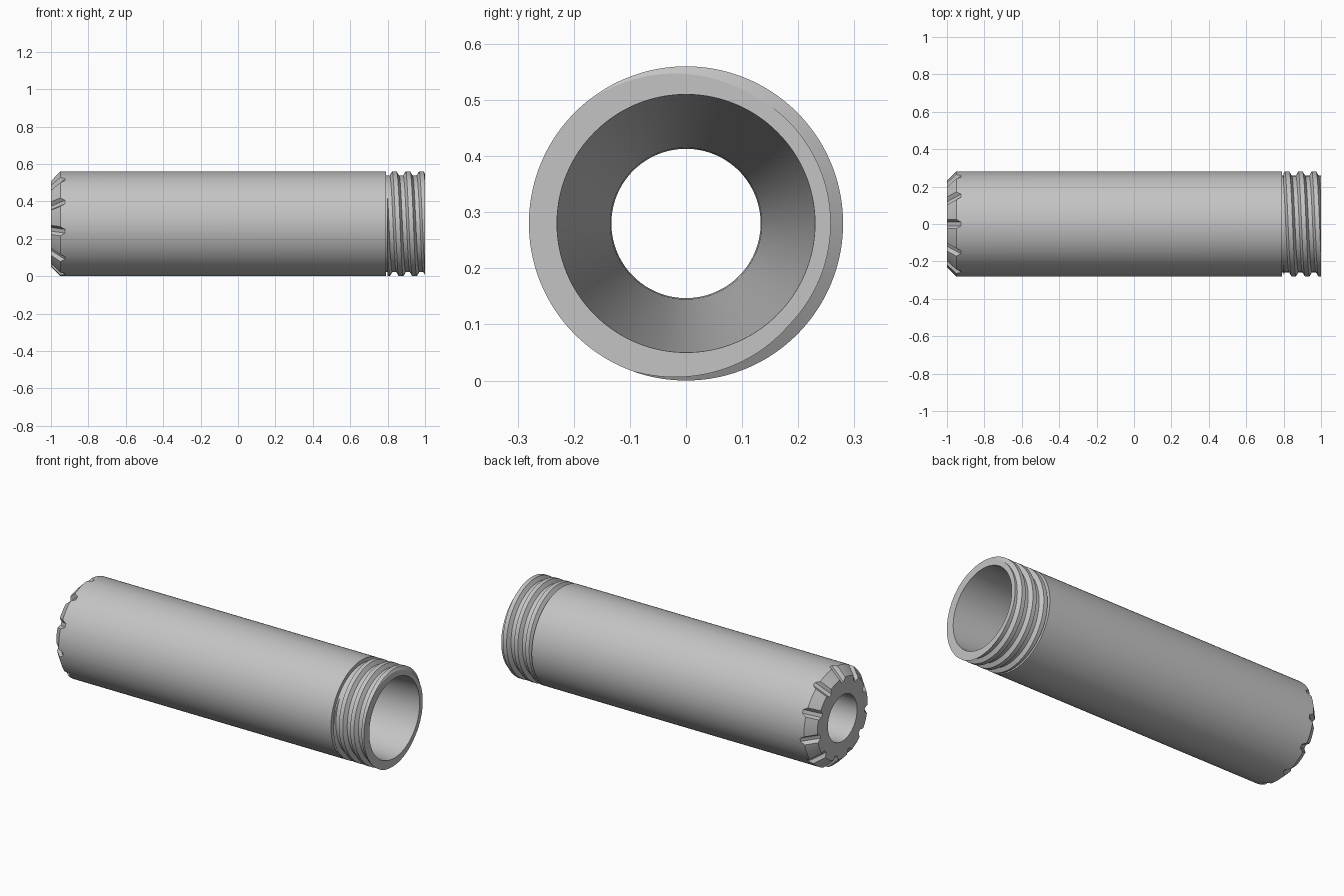
import bpy, bmesh, math
from mathutils import Matrix, Vector

if "Cube" in bpy.data.objects:
    bpy.data.objects.remove(bpy.data.objects["Cube"], do_unlink=True)

STEPS = 144
AXIS_Z = 0.28
OUTER, ROOT, PITCH = 0.28, 0.258, 0.072
THREAD_START, THREAD_END, CREST_AT_TOP = 0.80, 1.0, 0.98
CREST_HALF, FOOT_HALF = 0.012, 0.025

grey = bpy.data.materials.new("plain grey")
grey.use_nodes = True
grey.diffuse_color = (0.55, 0.55, 0.55, 1)
grey.node_tree.nodes["Principled BSDF"].inputs["Base Color"].default_value = grey.diffuse_color


def make_object(name, bm):
    bmesh.ops.recalc_face_normals(bm, faces=bm.faces)
    mesh = bpy.data.meshes.new(name)
    bm.to_mesh(mesh)
    bm.free()
    mesh.materials.append(grey)
    ob = bpy.data.objects.new(name, mesh)
    bpy.context.collection.objects.link(ob)
    return ob


def thread_radius(x, turn):
    """Trapezoid thread profile along a helix."""
    d = (x - CREST_AT_TOP - PITCH * turn) % PITCH
    d = min(d, PITCH - d)
    height = (FOOT_HALF - d) / (FOOT_HALF - CREST_HALF)
    return ROOT + (OUTER - ROOT) * max(0, min(1, height))


def section(turn):
    """Closed (x, radius) outline of the wall at one angle."""
    outline = [(1, 0.23), (-0.9, 0.135), (-0.98, 0.133), (-1, 0.133),
               (-1, 0.23), (-0.95, OUTER), (0.79, OUTER), (0.79, ROOT),
               (THREAD_START, ROOT)]
    for k in range(-5, 3):
        for offset in (-FOOT_HALF, -CREST_HALF, CREST_HALF, FOOT_HALF):
            x = CREST_AT_TOP + PITCH * (turn + k) + offset
            x = max(THREAD_START, min(THREAD_END, x))
            outline.append((x, thread_radius(x, turn)))
    return outline


# Hollow tube with tapered bore, chamfered nose and threaded end
bm = bmesh.new()
rows = []
for i in range(STEPS + 1):
    turn = i / STEPS
    a = 2 * math.pi * turn
    rows.append([bm.verts.new((x, -r * math.sin(a), AXIS_Z + r * math.cos(a)))
                 for x, r in section(turn)])
for p, q in zip(rows, rows[1:]):
    for j in range(len(p)):
        k = (j + 1) % len(p)
        bm.faces.new((p[j], p[k], q[k], q[j]))
bmesh.ops.remove_doubles(bm, verts=bm.verts, dist=1e-5)
tube = make_object("threaded_tube", bm)

# Eleven flared notches across the nose chamfer
bm = bmesh.new()
along = Vector((1, 0, 1)).normalized()
normal = Vector((-1, 0, 1)).normalized()
side = Vector((0, 1, 0))
middle = Vector((-0.975, 0, 0.255))
profile = [(-0.01, -0.018), (0.01, -0.018), (0.036, 0.012), (-0.036, 0.012)]
for n in range(11):
    turn = Matrix.Translation((0, 0, AXIS_Z)) @ Matrix.Rotation(2 * math.pi * n / 11, 4, "X")
    ends = [[bm.verts.new(turn @ (middle + along * s + side * w + normal * h))
             for w, h in profile] for s in (-0.1, 0.1)]
    bm.faces.new(ends[0])
    bm.faces.new(ends[1])
    for j in range(4):
        k = (j + 1) % 4
        bm.faces.new((ends[0][j], ends[0][k], ends[1][k], ends[1][j]))
cutter = make_object("notch_cutter", bm)
cutter.hide_render = True

bpy.ops.object.select_all(action="DESELECT")
bpy.context.view_layer.objects.active = tube
tube.select_set(True)
cut = tube.modifiers.new("notches", "BOOLEAN")
cut.operation = "DIFFERENCE"
cut.solver = "EXACT"
cut.object = cutter
bpy.ops.object.modifier_apply(modifier=cut.name)
bpy.data.objects.remove(cutter, do_unlink=True)
bpy.ops.object.shade_smooth_by_angle(angle=math.radians(25))
